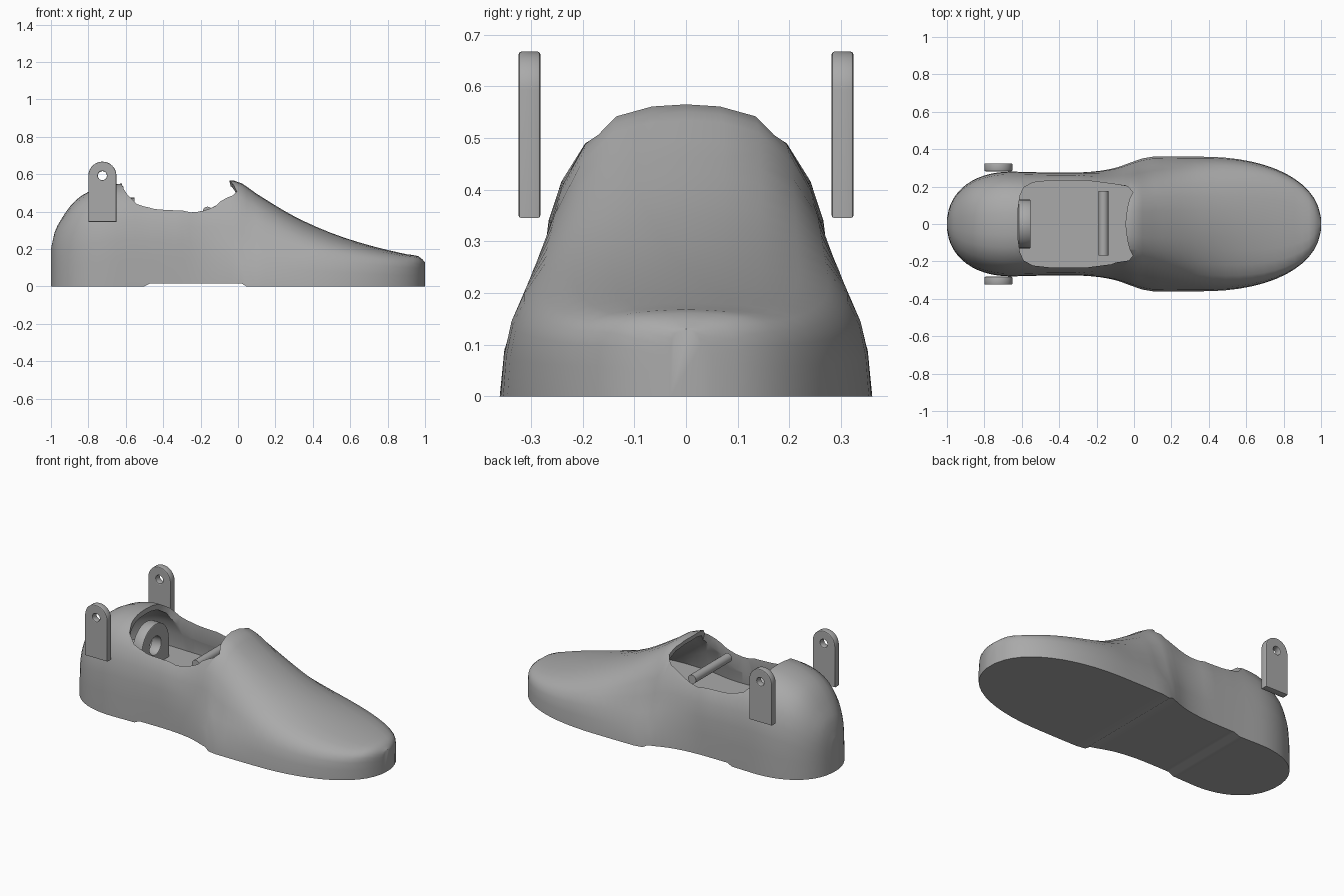
import bpy, bmesh, math
from mathutils import Matrix, Vector

if "Cube" in bpy.data.objects:
    bpy.data.objects.remove(bpy.data.objects["Cube"])

grey = bpy.data.materials.new("plain_grey")
grey.use_nodes = True
grey.diffuse_color = (0.40, 0.40, 0.40, 1)
grey.node_tree.nodes["Principled BSDF"].inputs["Base Color"].default_value = (0.40, 0.40, 0.40, 1)

# Shape tables: crown height, waist half width, and normalised half sections
CROWN = [(-1, .2), (-.98, .29), (-.95, .35), (-.9, .425), (-.85, .475), (-.8, .505),
         (-.7, .54), (-.6, .55), (-.4, .525), (-.2, .525), (-.06, .565), (0, .56), (.1, .495),
         (.3, .375), (.5, .285), (.7, .22), (.9, .172), (.97, .158), (1, .13)]
WIDTH = [(-.65, .28), (-.4, .275), (-.22, .28), (-.1, .3), (0, .335), (.07, .357), (.15, .36), (.35, .36)]
HEEL = [(1, 0), (1, .25), (.99, .45), (.95, .62), (.86, .76), (.7, .89), (.45, .97), (.2, .995), (0, 1)]
INSTEP = [(1, 0), (.97, .18), (.86, .36), (.78, .53), (.7, .7), (.57, .85), (.4, .955), (.2, .992), (0, 1)]
VAMP = [(1, 0), (.98, .25), (.94, .45), (.87, .62), (.76, .75), (.6, .86), (.4, .94), (.2, .985), (0, 1)]
TOE = [(1, 0), (1, .35), (.99, .6), (.96, .75), (.88, .86), (.7, .94), (.45, .98), (.2, .995), (0, 1)]
SECTIONS = [(-1, HEEL), (-.3, HEEL), (.05, INSTEP), (.4, VAMP), (.95, TOE), (1, TOE)]


def lookup(table, x):
    """Smooth monotone-friendly interpolation through a table."""
    x = min(max(x, table[0][0]), table[-1][0])
    slopes = [(b[1] - a[1]) / (b[0] - a[0]) for a, b in zip(table, table[1:])]
    for i, (a, b) in enumerate(zip(table, table[1:])):
        if x <= b[0]:
            d, t = b[0] - a[0], (x - a[0]) / (b[0] - a[0])
            m0 = (slopes[max(i - 1, 0)] + slopes[i]) / 2 * d
            m1 = (slopes[i] + slopes[min(i + 1, len(slopes) - 1)]) / 2 * d
            return (a[1] * (2*t**3 - 3*t**2 + 1) + m0 * (t**3 - 2*t**2 + t)
                    + b[1] * (3*t**2 - 2*t**3) + m1 * (t**3 - t**2))


def half_width(x):
    t = max((-.65 - x) / .35, (x - .35) / .65, 0)
    return max(lookup(WIDTH, x) * max(1 - t**2.2, 0) ** .4545, .03)


def half_section(x):
    for (xa, a), (xb, b) in zip(SECTIONS, SECTIONS[1:]):
        if x <= xb + 1e-6:
            t = (x - xa) / (xb - xa)
            return [Vector(p).lerp(Vector(q), t) for p, q in zip(a, b)]


def finish(obj, angle=35):
    if not obj.data.materials:
        obj.data.materials.append(grey)
    bpy.ops.object.select_all(action='DESELECT')
    obj.select_set(True)
    bpy.context.view_layer.objects.active = obj
    bpy.ops.object.shade_smooth_by_angle(angle=math.radians(angle))


def to_object(bm, name):
    bmesh.ops.recalc_face_normals(bm, faces=bm.faces)
    mesh = bpy.data.meshes.new(name)
    bm.to_mesh(mesh)
    bm.free()
    obj = bpy.data.objects.new(name, mesh)
    bpy.context.collection.objects.link(obj)
    return obj


# Stations crowd together at the rounded heel and toe
N = 14
stations = [-.65 - .35 * math.cos(i / N * math.pi / 2) for i in range(N)]
stations += [-.65 + .05 * i for i in range(3)] + [-.5, -.47]
stations += [-.42 + .04 * i for i in range(11)] + [.02, .045]
stations += [.1 + .05 * i for i in range(5)]
stations += [.35 + .65 * math.sin(i / N * math.pi / 2) for i in range(N + 1)]


def loft(name, inset=0.0, floor=None):
    bm = bmesh.new()
    rings = []
    for x in stations:
        base = .015 if -.48 < x < .03 else 0
        w, h = max(half_width(x) - inset, .01), lookup(CROWN, x) - inset
        half = [(v.x * w, base + v.y * (h - base)) for v in half_section(x)]
        outline = half + [(-y, z) for y, z in reversed(half[:-1])]
        px = x * (1 - inset)
        rings.append([bm.verts.new((px, y, z)) for y, z in outline])
    for a, b in zip(rings, rings[1:]):
        for i in range(len(a)):
            j = (i + 1) % len(a)
            bm.faces.new((a[i], a[j], b[j], b[i]))
    bm.faces.new(rings[0])
    bm.faces.new(rings[-1])
    if floor is not None:
        cut = bmesh.ops.bisect_plane(bm, geom=bm.verts[:] + bm.edges[:] + bm.faces[:],
                                     plane_co=(0, 0, floor), plane_no=(0, 0, -1), clear_outer=True)
        edges = [e for e in cut['geom_cut'] if isinstance(e, bmesh.types.BMEdge)]
        bmesh.ops.holes_fill(bm, edges=edges, sides=0)
    return to_object(bm, name)


def subtract(target, cutter):
    mod = target.modifiers.new("cut", 'BOOLEAN')
    mod.operation, mod.solver, mod.object = 'DIFFERENCE', 'EXACT', cutter
    bpy.context.view_layer.objects.active = target
    bpy.ops.object.modifier_apply(modifier=mod.name)
    bpy.data.objects.remove(cutter)


# Shoe body, hollowed above the insole
shoe = loft("shoe_body")
subtract(shoe, loft("cavity_cutter", .03, .23))

# Foot opening: rounded at the heel, narrower at the instep, lip leaning back
bm = bmesh.new()
side = [(-.03, 0), (-.02, .1), (-.005, .17), (-.03, .195), (-.12, .215), (-.25, .232), (-.45, .232),
        (-.54, .222), (-.59, .195), (-.61, .15), (-.62, .08), (-.62, 0)]
outline = side + [(x, -y) for x, y in reversed(side[1:-1])]
low = [bm.verts.new((x + (.06 if x > -.04 else 0), y, .26)) for x, y in outline]
high = [bm.verts.new((x - (.04 if x > -.04 else 0), y, .66)) for x, y in outline]
bm.faces.new(low)
bm.faces.new(high)
for i in range(len(low)):
    j = (i + 1) % len(low)
    bm.faces.new((low[i], low[j], high[j], high[i]))
subtract(shoe, to_object(bm, "opening_cutter"))
finish(shoe, 40)


def lug(name, location, turn, radius, drop, hole, thickness):
    """Round-topped plate with a hole, centred on the hole."""
    curve = bpy.data.curves.new(name, 'CURVE')
    curve.dimensions, curve.fill_mode = '2D', 'BOTH'
    bevel = .005
    r = radius - bevel
    arch = [(r * math.cos(a * math.pi / 16), r * math.sin(a * math.pi / 16)) for a in range(17)]
    arch += [(-r, -drop + bevel), (r, -drop + bevel)]
    eye = [((hole + bevel) * math.cos(a * math.pi / 10), (hole + bevel) * math.sin(a * math.pi / 10))
           for a in range(20)]
    for points in (arch, eye):
        spline = curve.splines.new('POLY')
        spline.points.add(len(points) - 1)
        for p, (x, y) in zip(spline.points, points):
            p.co = (x, y, 0, 1)
        spline.use_cyclic_u = True
    curve.extrude, curve.bevel_depth, curve.bevel_resolution = thickness / 2 - bevel, bevel, 1
    obj = bpy.data.objects.new(name, curve)
    bpy.context.collection.objects.link(obj)
    obj.matrix_world = (Matrix.Translation(location) @ Matrix.Rotation(turn, 4, 'Z')
                        @ Matrix.Rotation(math.pi / 2, 4, 'X'))
    bpy.ops.object.select_all(action='DESELECT')
    obj.select_set(True)
    bpy.context.view_layer.objects.active = obj
    bpy.ops.object.convert(target='MESH')
    finish(bpy.context.view_layer.objects.active)


# Outer ankle lugs and the inner heel lug
for name, y in (("front_ankle_lug", -.303), ("back_ankle_lug", .303)):
    lug(name, (-.725, y, .592), 0, .075, .247, .024, .042)
lug("inner_heel_lug", (-.585, 0, .345), math.pi / 2, .13, .125, .055, .065)

# Cross bar inside the opening
bpy.ops.mesh.primitive_cylinder_add(vertices=24, radius=.026, depth=.345, location=(-.163, .003, .40),
                                    rotation=(math.pi / 2, 0, 0))
bar = bpy.context.object
bar.name = "cross_bar"
finish(bar)
